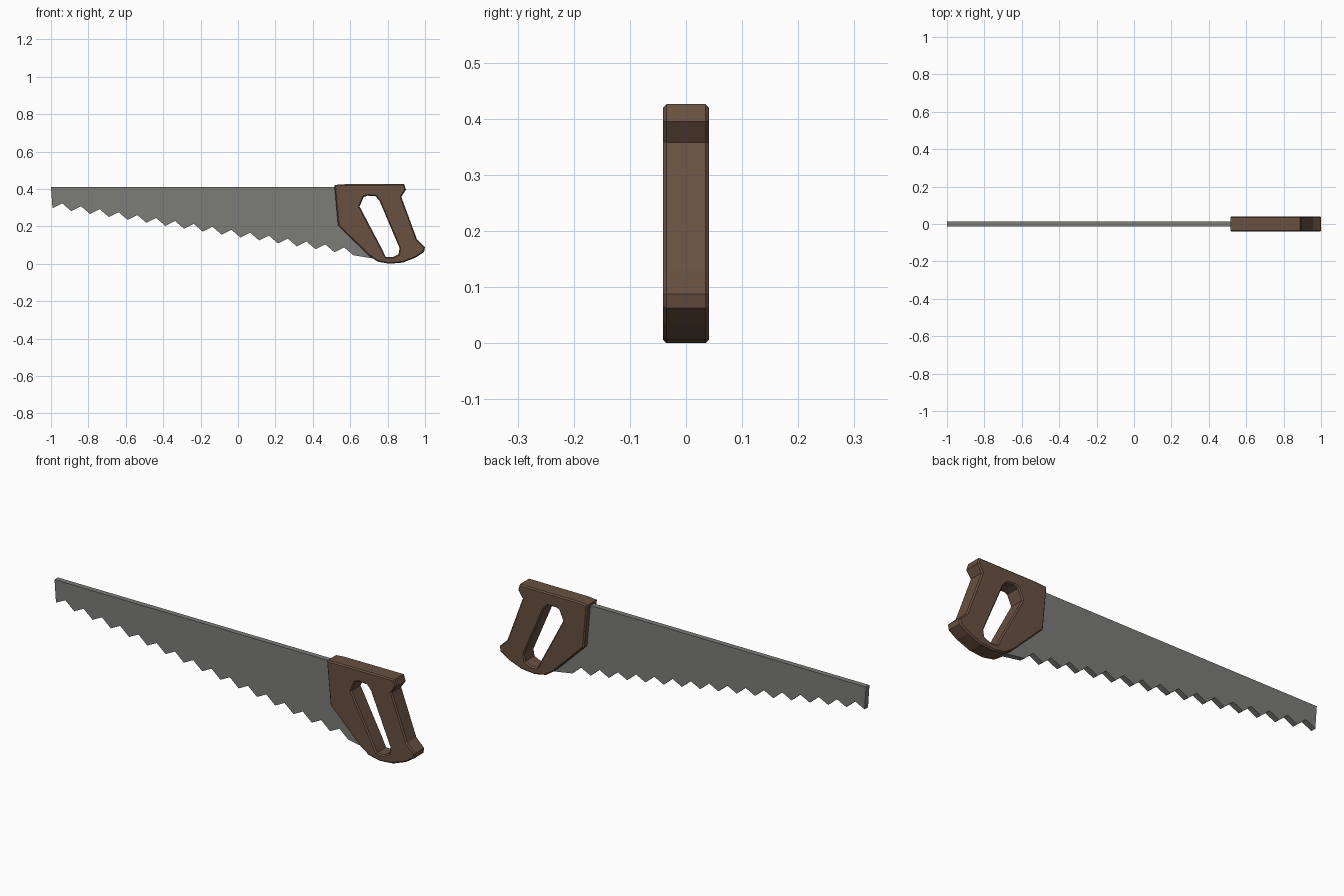
import bpy, bmesh
from mathutils import Vector

if "Cube" in bpy.data.objects:
    bpy.data.objects.remove(bpy.data.objects["Cube"])


def material(name, rgb):
    m = bpy.data.materials.new(name)
    m.diffuse_color = (*rgb, 1)
    m.use_nodes = True
    m.node_tree.nodes["Principled BSDF"].inputs["Base Color"].default_value = m.diffuse_color
    return m


def inset(pts, d):
    """Mitred offset of a closed contour; positive d shrinks a counter-clockwise one."""
    out = []
    for i, p in enumerate(pts):
        a, p, b = Vector(pts[i - 1]), Vector(p), Vector(pts[(i + 1) % len(pts)])
        e, f = (p - a).normalized(), (b - p).normalized()
        n1, n2 = Vector((-e.y, e.x)), Vector((-f.y, f.x))
        out.append(p + (n1 + n2) * d / (1 + n1.dot(n2)))
    return out


def slab(name, contours, half, chamfer, mat):
    """Extrude x-z contours (outer counter-clockwise, holes clockwise) along y."""
    bm = bmesh.new()
    caps = [[], []]
    for pts in contours:
        n = len(pts)
        if chamfer:
            small = inset(pts, chamfer)
            levels = [(small, -half), (pts, -half + chamfer), (pts, half - chamfer), (small, half)]
        else:
            levels = [(pts, -half), (pts, half)]
        rings = [[bm.verts.new((p[0], y, p[1])) for p in ring] for ring, y in levels]
        for r, s in zip(rings, rings[1:]):
            for i in range(n):
                j = (i + 1) % n
                bm.faces.new((r[i], r[j], s[j], s[i]))
        for cap, ring in zip(caps, (rings[0], rings[-1])):
            cap += [bm.edges.get((ring[i - 1], ring[i])) for i in range(n)]
    for cap in caps:
        bmesh.ops.triangle_fill(bm, edges=cap, use_beauty=True)
    bmesh.ops.recalc_face_normals(bm, faces=bm.faces)
    me = bpy.data.meshes.new(name)
    bm.to_mesh(me)
    bm.free()
    me.materials.append(mat)
    ob = bpy.data.objects.new(name, me)
    bpy.context.collection.objects.link(ob)
    return ob


steel = material("grey steel", (0.2, 0.2, 0.19))
wood = material("brown wood", (0.14, 0.082, 0.053))

# Blade: straight back, toothed lower edge sloping down to the handle
teeth = []
for i in range(17):
    x, z = -0.992 + 0.1005 * i, 0.297 - 0.0157 * i
    teeth.append((x, z))
    if i < 16:
        teeth.append((x + 0.052, z + 0.026))
slab("blade", [[(-1, 0.41)] + teeth + [(0.74, 0.025), (0.6, 0.2), (0.6, 0.41)]], 0.0135, 0, steel)

# Handle: chamfered outline with a slanted grip hole
outline = [(0.515, 0.421), (0.535, 0.205), (0.70, 0.043), (0.745, 0.012), (0.807, 0.0),
           (0.88, 0.006), (0.95, 0.033), (0.995, 0.063), (1.0, 0.088), (0.957, 0.13),
           (0.873, 0.358), (0.898, 0.395), (0.888, 0.426), (0.56, 0.425)]
hole = [(0.65, 0.306), (0.672, 0.357), (0.692, 0.364), (0.735, 0.361), (0.757, 0.335),
        (0.864, 0.083), (0.858, 0.05), (0.826, 0.035), (0.79, 0.036), (0.77, 0.078)]
slab("handle", [outline, hole], 0.041, 0.006, wood)
